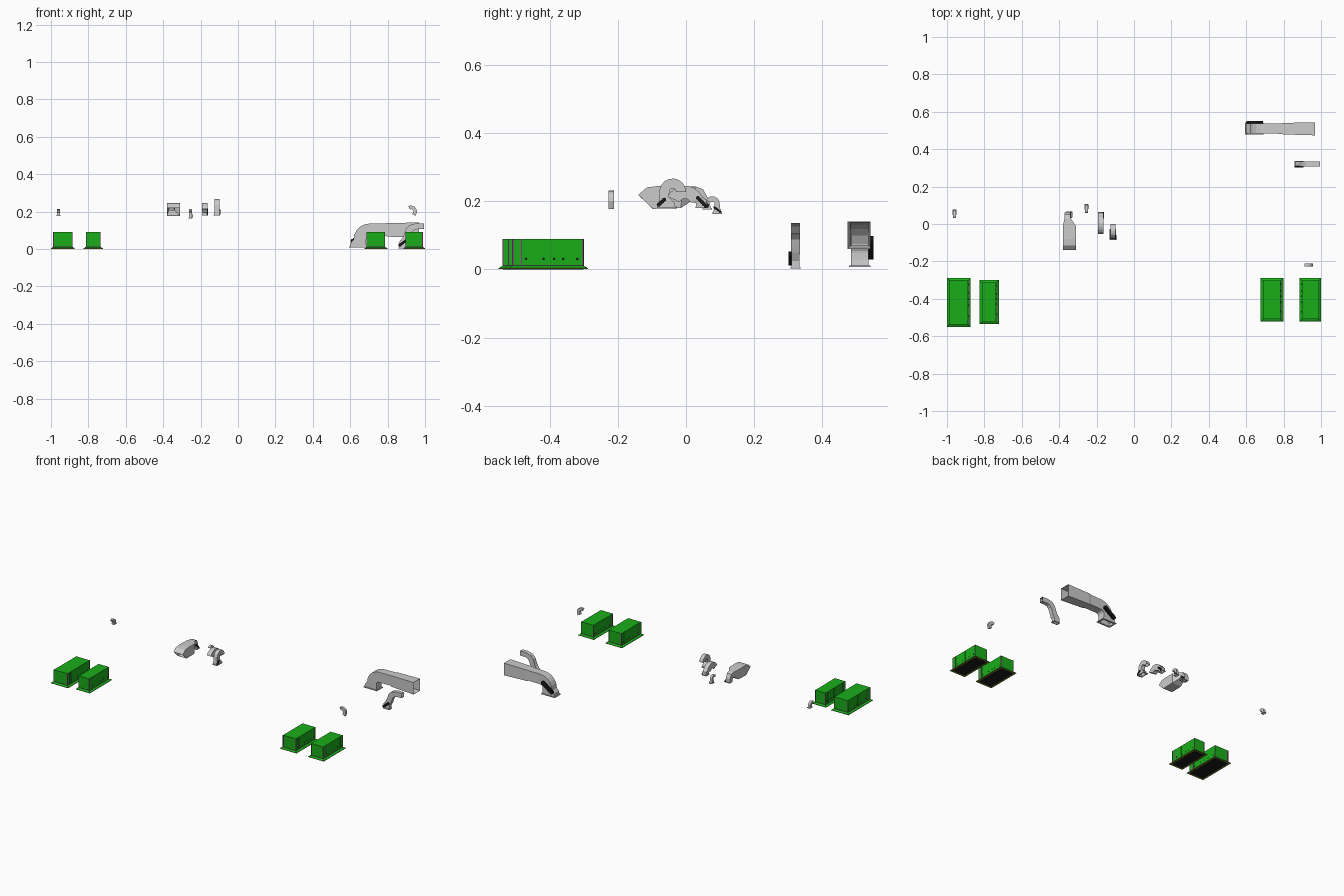
import bpy, bmesh, math
from mathutils import Vector

if "Cube" in bpy.data.objects:
    bpy.data.objects.remove(bpy.data.objects["Cube"])


def material(name, rgb):
    m = bpy.data.materials.new(name)
    m.diffuse_color = (*rgb, 1)
    m.use_nodes = True
    m.node_tree.nodes["Principled BSDF"].inputs["Base Color"].default_value = m.diffuse_color
    return m


GREEN = material("green_paint", (0.01, 0.42, 0.01))
OLIVE = material("olive_trim", (0.2, 0.25, 0.02))
PURPLE = material("purple_trim", (0.35, 0.02, 0.3))
BLACK = material("black_metal", (0.01, 0.01, 0.01))


def finish(name, bm, mat=None):
    bmesh.ops.recalc_face_normals(bm, faces=bm.faces)
    me = bpy.data.meshes.new(name)
    bm.to_mesh(me)
    bm.free()
    ob = bpy.data.objects.new(name, me)
    bpy.context.collection.objects.link(ob)
    if mat:
        me.materials.append(mat)
    return ob


def add_box(bm, x0, x1, y0, y1, z0, z1, inset=0):
    vs = []
    for z, i in ((z0, 0), (z1, inset)):
        vs.append([bm.verts.new(p) for p in ((x0 + i, y0 + i, z), (x1 - i, y0 + i, z),
                                             (x1 - i, y1 - i, z), (x0 + i, y1 - i, z))])
    a, b = vs
    bm.faces.new(a)
    bm.faces.new(b)
    for k in range(4):
        bm.faces.new((a[k], a[k - 1], b[k - 1], b[k]))


def add_disc(bm, centre, r, depth, axis):
    # short cylinder along an axis
    rot = Vector((0, 0, 1)).rotation_difference(axis).to_matrix().to_4x4()
    rot.translation = centre
    bmesh.ops.create_cone(bm, cap_ends=True, segments=8, radius1=r, radius2=r, depth=depth, matrix=rot)


def crate(name, x0, x1, y0, y1):
    # outer numbers are the skirt; the body sits inside it
    s = 0.0135
    bx0, bx1, by0, by1 = x0 + s, x1 - s, y0 + s, y1 - s
    bm = bmesh.new()
    add_box(bm, bx0, bx1, by0, by1, 0.002, 0.09)
    finish(name + "_body", bm, GREEN)
    bm = bmesh.new()
    add_box(bm, x0, x1, y0, y1, 0.004, 0.011, s * 0.9)
    finish(name + "_skirt", bm, GREEN)
    bm = bmesh.new()
    add_box(bm, x0, x1, y0, y1, 0.001, 0.004)
    finish(name + "_skirt_edge", bm, OLIVE)
    bm = bmesh.new()
    add_box(bm, bx0, bx1, by0, by1, 0, 0.002)
    finish(name + "_floor", bm, BLACK)
    # purple corner strips and bottom band
    e, w = 0.0006, 0.0015
    bm = bmesh.new()
    add_box(bm, bx0 - e, bx1 + e, by0 - e, by1 + e, 0.011, 0.0135)
    for x in (bx0, bx1):
        for y in (by0, by1, by0 + 0.025):
            add_box(bm, x - w, x + w, y - w, y + w, 0.011, 0.0895)
    finish(name + "_trim", bm, PURPLE)
    # panel seams and bolts on the long sides
    bm = bmesh.new()
    bolts = bmesh.new()
    for x, d in ((bx0, -1), (bx1, 1)):
        for f in (0.15, 0.4, 0.55, 0.68, 0.88):
            y = by0 + f * (by1 - by0)
            add_box(bm, x - e, x + e, y - 0.001, y + 0.001, 0.013, 0.089)
            add_disc(bolts, (x + d * 0.0005, y + 0.008, 0.031), 0.004, 0.001, Vector((1, 0, 0)))
    finish(name + "_seams", bm, GREEN)
    finish(name + "_bolts", bolts, BLACK)


def duct(name, plane, side, rows, foot=True):
    # rows: inner u, inner z, outer u, outer z, half width, optional side shift
    def pt(u, s, z):
        return (u, s, z) if plane == "x" else (s, u, z)
    bm = bmesh.new()
    rings = []
    for r in rows:
        ui, zi, uo, zo, h = r[:5]
        s = side + (r[5] if len(r) > 5 else 0)
        rings.append([bm.verts.new(pt(*p)) for p in ((ui, s - h, zi), (ui, s + h, zi),
                                                     (uo, s + h, zo), (uo, s - h, zo))])
    for a, b in zip(rings, rings[1:]):
        for k in range(4):
            bm.faces.new((a[k], a[k - 1], b[k - 1], b[k]))
    ob = finish(name, bm)
    sol = ob.modifiers.new("wall", "SOLIDIFY")
    sol.thickness = 0.0015
    if foot:
        # open square flange round the lower mouth
        ui, zi, uo, zo, h = rows[0][:5]
        lo, hi = sorted((ui, uo))
        g = 0.05 * (hi - lo) + 0.001
        bm = bmesh.new()
        t = 2 * g
        z0, z1 = zi, zi + 0.005
        for a, b, c, d in ((lo - g, hi + g, side - h - g, side - h + g), (lo - g, hi + g, side + h - g, side + h + g),
                           (lo - g, lo - g + t, side - h, side + h), (hi + g - t, hi + g, side - h, side + h)):
            if plane == "x":
                add_box(bm, a, b, c, d, z0, z1)
            else:
                add_box(bm, c, d, a, b, z0, z1)
        finish(name + "_flange", bm)


def arc(cu, cz, ri, ro, a0, a1, n, h):
    out = []
    for i in range(n + 1):
        a = math.radians(a0 + (a1 - a0) * i / n)
        c, s = math.cos(a), math.sin(a)
        out.append((cu + ri * c, cz + ri * s, cu + ro * c, cz + ro * s, h))
    return out


def chain(name, plane, side, depth, p0, p1, r, n):
    # black row of toothed discs on the side of an elbow
    bm = bmesh.new()
    for i in range(n):
        t = i / (n - 1)
        u, z = (p0[k] + (p1[k] - p0[k]) * t for k in (0, 1))
        if plane == "x":
            add_disc(bm, (u, side, z), r, depth, Vector((0, 1, 0)))
        else:
            add_disc(bm, (side, u, z), r, depth, Vector((1, 0, 0)))
    finish(name, bm, BLACK)


# four green containers
crate("crate_far_left", -1.0, -0.873, -0.55, -0.288)
crate("crate_left", -0.826, -0.723, -0.535, -0.30)
crate("crate_right", 0.676, 0.798, -0.522, -0.289)
crate("crate_far_right", 0.884, 1.0, -0.522, -0.289)

# large duct with elbow
duct("large_duct", "x", 0.51,
     [(0.688, 0.007, 0.598, 0.007, 0.026), (0.685, 0.03, 0.60, 0.03, 0.026)]
     + arc(0.705, 0.048, 0.02, 0.088, 180, 90, 5, 0.026)
     + [(0.79, 0.07, 0.79, 0.137, 0.028), (0.80, 0.066, 0.80, 0.139, 0.031), (0.968, 0.06, 0.968, 0.141, 0.034, -0.002)])
chain("large_duct_chain", "x", 0.5425, 0.015, (0.615, 0.042), (0.677, 0.086), 0.013, 7)

# smaller curved duct beside it
duct("small_duct", "x", 0.3215,
     [(0.902, 0.003, 0.862, 0.003, 0.012), (0.902, 0.025, 0.86, 0.035, 0.012), (0.915, 0.05, 0.88, 0.06, 0.0125),
      (0.922, 0.07, 0.889, 0.08, 0.013), (0.928, 0.088, 0.898, 0.107, 0.013), (0.942, 0.102, 0.916, 0.127, 0.013),
      (0.96, 0.106, 0.95, 0.137, 0.013), (0.994, 0.106, 0.994, 0.137, 0.013)])
chain("small_duct_chain", "x", 0.305, 0.008, (0.865, 0.02), (0.898, 0.045), 0.008, 5)

# hood: narrow mouth, elbow, wide slanted outlet
duct("wide_hood", "y", -0.345,
     [(0.036, 0.18, 0.064, 0.18, 0.015, -0.01), (0.034, 0.20, 0.064, 0.21, 0.015, -0.01),
      (0.03, 0.207, 0.05, 0.236, 0.016, -0.01), (0.022, 0.205, 0.03, 0.243, 0.017, -0.01),
      (-0.015, 0.18, -0.01, 0.244, 0.034), (-0.097, 0.178, -0.08, 0.245, 0.034),
      (-0.097, 0.178, -0.115, 0.241, 0.034), (-0.097, 0.178, -0.14, 0.219, 0.034)])
chain("wide_hood_chain", "y", -0.338, 0.006, (0.038, 0.21), (0.062, 0.188), 0.006, 5)

# arched pipe pointing back down
duct("arched_hood", "y", -0.178,
     [(0.03, 0.18, 0.062, 0.18, 0.013), (0.03, 0.195, 0.06, 0.205, 0.013)]
     + arc(-0.003, 0.19, 0.018, 0.056, 25, 155, 7, 0.015))
chain("arched_hood_chain", "y", -0.163, 0.006, (0.035, 0.21), (0.058, 0.186), 0.006, 5)

# tall arched pipe
duct("tall_arched_hood", "y", -0.113,
     [(-0.03, 0.18, -0.082, 0.18, 0.014), (-0.035, 0.198, -0.08, 0.2, 0.014), (-0.05, 0.212, -0.078, 0.214, 0.0135)]
     + arc(-0.039, 0.228, 0.01, 0.039, 170, 0, 8, 0.013))
chain("tall_hood_chain", "y", -0.097, 0.005, (-0.08, 0.19), (-0.064, 0.205), 0.006, 4)

# small elbows
duct("small_elbow_middle", "y", -0.255,
     [(0.08, 0.163, 0.104, 0.163, 0.008), (0.082, 0.178, 0.1, 0.182, 0.008)]
     + arc(0.077, 0.193, 0.007, 0.022, 0, 150, 6, 0.008))
chain("small_elbow_chain", "y", -0.246, 0.003, (0.084, 0.182), (0.1, 0.17), 0.004, 4)

duct("small_elbow_left", "y", -0.96,
     [(0.05, 0.176, 0.074, 0.176, 0.008)] + arc(0.045, 0.189, 0.008, 0.026, 0, 120, 5, 0.008))

duct("small_elbow_right", "x", -0.22,
     [(0.932, 0.186, 0.95, 0.178, 0.008)] + arc(0.925, 0.2, 0.013, 0.032, 0, 115, 5, 0.008), foot=False)
